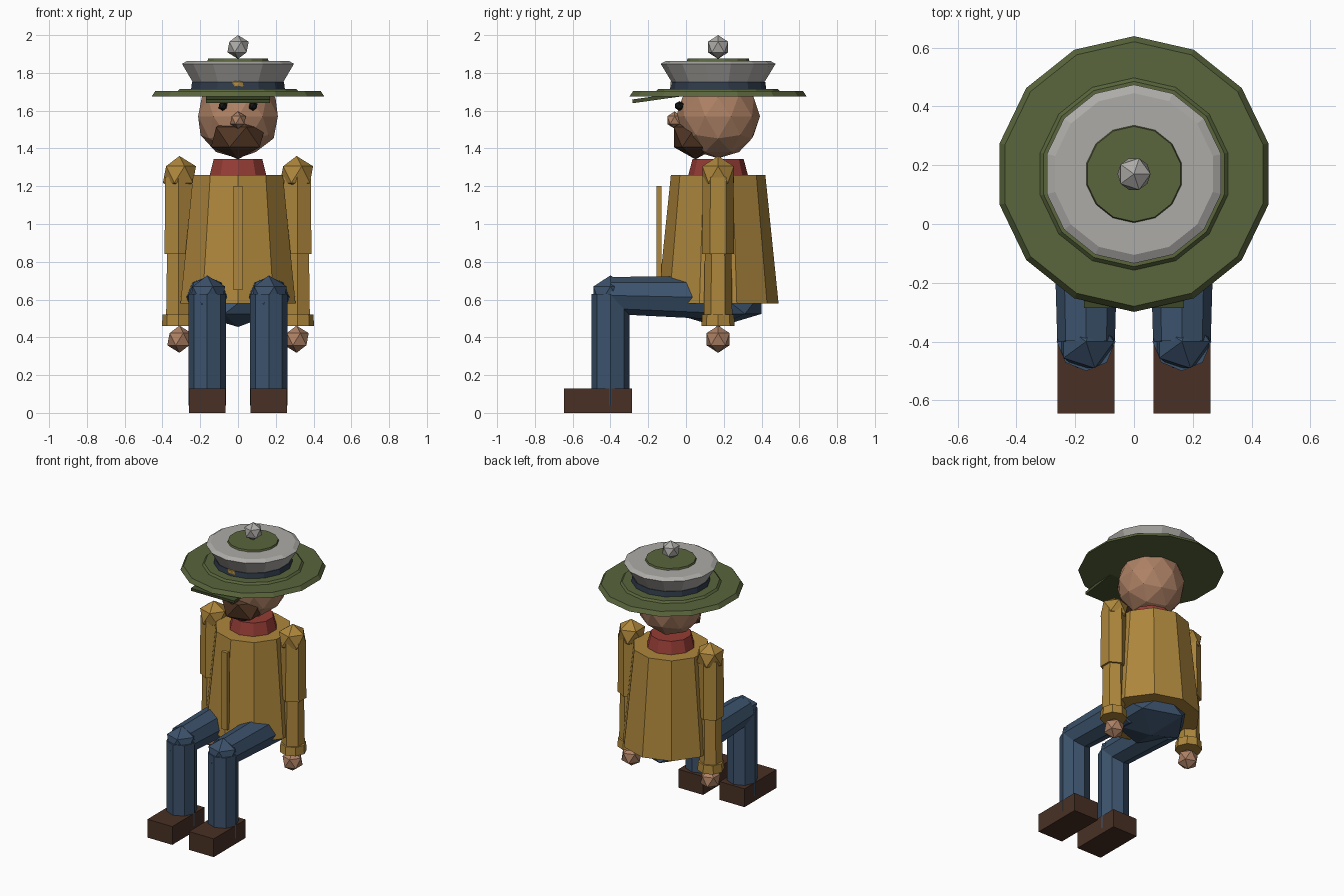
import bpy
from math import radians
from mathutils import Vector

if "Cube" in bpy.data.objects:
    bpy.data.objects.remove(bpy.data.objects["Cube"])

CY = 0.17  # body axis in y


def mat(name, r, g, b):
    m = bpy.data.materials.new(name)
    m.diffuse_color = (r, g, b, 1)
    m.use_nodes = True
    m.node_tree.nodes["Principled BSDF"].inputs["Base Color"].default_value = m.diffuse_color
    return m


YELLOW = mat("ochre", 0.42, 0.24, 0.045)
BLUE = mat("denim", 0.045, 0.085, 0.15)
SKIN = mat("skin", 0.42, 0.22, 0.13)
BROWN = mat("dark_brown", 0.065, 0.03, 0.018)
HAIR = mat("beard_brown", 0.085, 0.038, 0.018)
GREEN = mat("olive", 0.10, 0.13, 0.045)
DARKGREEN = mat("dark_olive", 0.055, 0.075, 0.025)
RED = mat("red", 0.30, 0.045, 0.035)
NAVY = mat("navy", 0.03, 0.045, 0.07)
BLACK = mat("black", 0.008, 0.008, 0.008)
GREY = mat("felt_grey", 0.42, 0.41, 0.39)


def finish(name, m):
    o = bpy.context.object
    o.name = name
    o.data.materials.append(m)
    return o


def ball(name, loc, scale, m, sub=1):
    bpy.ops.mesh.primitive_ico_sphere_add(subdivisions=sub, radius=1, location=loc)
    o = finish(name, m)
    o.scale = scale if isinstance(scale, tuple) else (scale,) * 3
    return o


def box(name, loc, size, m, rx=0):
    bpy.ops.mesh.primitive_cube_add(size=1, location=loc, rotation=(rx, 0, 0))
    o = finish(name, m)
    o.scale = size
    return o


def limb(name, a, b, r1, r2, n, m):
    """Tapered prism from point a to point b."""
    a, b = Vector(a), Vector(b)
    d = b - a
    bpy.ops.mesh.primitive_cone_add(vertices=n, radius1=r1, radius2=r2,
                                    depth=d.length, location=(a + b) / 2)
    o = finish(name, m)
    if abs(d.y) > abs(d.z):
        o.rotation_euler = d.to_track_quat('Z', 'X').to_euler()
    return o


def ring(name, z1, z2, r1, r2, m, n=14):
    return limb(name, (0, CY, z1), (0, CY, z2), r1, r2, n, m)


# Torso, collar and hips
ring("coat", 0.58, 1.26, 0.32, 0.25, YELLOW, 10)
box("coat_placket", (0, -0.142, 0.925), (0.046, 0.026, 0.55), YELLOW)
ring("collar", 1.25, 1.345, 0.16, 0.135, RED, 10)
ball("hips", (0, CY, 0.58), (0.26, 0.27, 0.125), BLUE)

# Head and face
ball("head", (0, CY, 1.57), 0.222, SKIN, 2)
ball("beard", (0, 0.05, 1.46), (0.16, 0.135, 0.118), HAIR)
ball("nose", (0, -0.06, 1.55), 0.046, SKIN)

# Hat
ring("hat_brim", 1.675, 1.703, 0.469, 0.45, GREEN)
ring("hat_brim_step", 1.70, 1.716, 0.33, 0.315, GREEN)
ring("hat_band", 1.71, 1.752, 0.255, 0.25, NAVY)
ring("hat_crown_side", 1.75, 1.848, 0.245, 0.304, GREY)
ring("hat_crown_top", 1.848, 1.864, 0.304, 0.275, GREY)
ring("hat_button", 1.86, 1.876, 0.167, 0.162, GREEN)
ball("hat_pompom", (0, CY, 1.937), 0.063, GREY)
ball("hat_badge", (0, -0.068, 1.74), (0.038, 0.018, 0.026), YELLOW)
box("hat_visor", (0, -0.15, 1.668), (0.34, 0.27, 0.02), DARKGREEN, radians(8))

# Paired parts
for s, side in ((-1, "left"), (1, "right")):
    ball(side + "_eye", (s * 0.08, -0.035, 1.625), 0.026, BLACK)
    # Arms
    x = s * 0.315
    ball(side + "_shoulder", (s * 0.31, CY, 1.262), 0.098, YELLOW)
    limb(side + "_upper_arm", (x, CY, 0.84), (x, CY, 1.25), 0.085, 0.082, 6, YELLOW)
    limb(side + "_forearm", (x, CY, 0.48), (x, CY, 0.85), 0.076, 0.07, 6, YELLOW)
    limb(side + "_cuff", (x, CY, 0.46), (x, CY, 0.52), 0.088, 0.084, 8, YELLOW)
    ball(side + "_hand", (s * 0.31, CY, 0.39), 0.072, SKIN)
    # Legs
    x = s * 0.163
    limb(side + "_thigh", (x, 0.15, 0.61), (x, -0.40, 0.622), 0.114, 0.098, 8, BLUE)
    ball(side + "_knee", (x, -0.40, 0.622), 0.106, BLUE)
    limb(side + "_shin", (x, -0.40, 0.04), (x, -0.40, 0.63), 0.1, 0.1, 8, BLUE)
    box(side + "_shoe", (x, -0.465, 0.065), (0.195, 0.36, 0.13), BROWN)
